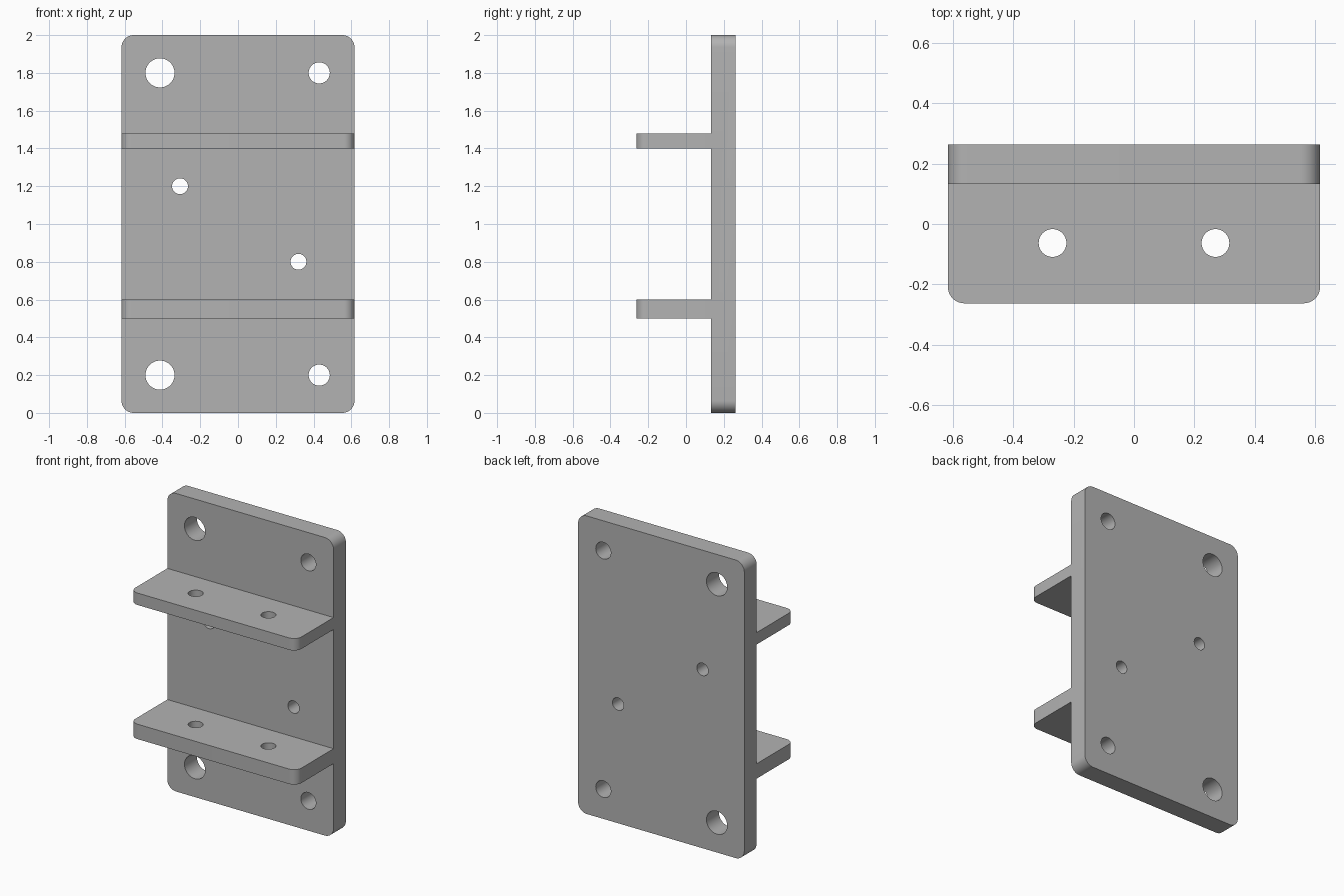
import bpy
import bmesh
from math import cos, sin, pi, radians
from mathutils import Matrix, Vector

cube = bpy.data.objects.get("Cube")
if cube:
    bpy.data.objects.remove(cube, do_unlink=True)

HALF_W = 0.617
FRONT, PLATE_FRONT, BACK = -0.263, 0.132, 0.263

steel = bpy.data.materials.new("plain grey")
steel.use_nodes = True
steel.diffuse_color = (0.45, 0.45, 0.45, 1)
steel.node_tree.nodes["Principled BSDF"].inputs["Base Color"].default_value = steel.diffuse_color


def prism(name, outline, start, depth):
    """Extrude a closed outline of 3D points along a depth vector."""
    bm = bmesh.new()
    face = bm.faces.new([bm.verts.new(Vector(p) + Vector(start)) for p in outline])
    extruded = bmesh.ops.extrude_face_region(bm, geom=[face], use_keep_orig=True)
    verts = [v for v in extruded["geom"] if isinstance(v, bmesh.types.BMVert)]
    bmesh.ops.translate(bm, verts=verts, vec=depth)
    bmesh.ops.recalc_face_normals(bm, faces=bm.faces)
    mesh = bpy.data.meshes.new(name)
    bm.to_mesh(mesh)
    bm.free()
    mesh.materials.append(steel)
    obj = bpy.data.objects.new(name, mesh)
    bpy.context.collection.objects.link(obj)
    return obj


def corner(cx, cy, radius, first, steps=10):
    """Quarter-circle points, starting at the given quadrant."""
    angles = [(first + i / steps) * pi / 2 for i in range(steps + 1)]
    return [(cx + radius * cos(a), cy + radius * sin(a)) for a in angles]


def drill(name, location, radius, length, axis):
    """Round cutter for a hole along y or z."""
    turn = Matrix.Rotation(pi / 2, 4, "X") if axis == "Y" else Matrix()
    bm = bmesh.new()
    bmesh.ops.create_cone(bm, cap_ends=True, segments=48, radius1=radius,
                          radius2=radius, depth=length,
                          matrix=Matrix.Translation(location) @ turn)
    mesh = bpy.data.meshes.new(name)
    bm.to_mesh(mesh)
    bm.free()
    obj = bpy.data.objects.new(name, mesh)
    bpy.context.collection.objects.link(obj)
    obj.hide_render = True
    return obj


# Upright plate with four rounded corners
r = 0.065
plan = []
for quadrant, (sx, top) in enumerate([(1, 1), (-1, 1), (-1, 0), (1, 0)]):
    plan += corner(sx * (HALF_W - r), 2 - r if top else r, r, quadrant)
bracket = prism("mounting_bracket", [(x, 0, z) for x, z in plan],
                (0, PLATE_FRONT, 0), (0, BACK - PLATE_FRONT, 0))

# Two shelves with rounded front corners, rooted inside the plate
r = 0.055
root = PLATE_FRONT + 0.06
plan = [(HALF_W, root), (-HALF_W, root)]
plan += corner(-HALF_W + r, FRONT + r, r, 2) + corner(HALF_W - r, FRONT + r, r, 3)
tools = []
for name, low, high in [("lower_shelf", 0.5, 0.6), ("upper_shelf", 1.4, 1.48)]:
    shelf = prism(name, [(x, y, 0) for x, y in plan], (0, 0, low), (0, 0, high - low))
    tools.append((shelf, "UNION"))

# Plate holes: large on the right, medium on the left, two small between shelves
holes = [(-0.307, 1.2, 0.042), (0.32, 0.8, 0.042)]
for z in (0.2, 1.8):
    holes += [(-0.413, z, 0.077), (0.43, z, 0.056)]
for x, z, radius in holes:
    tools.append((drill("plate_hole", (x, 0.2, z), radius, 0.3, "Y"), "DIFFERENCE"))

# Bolt holes through both shelves
for x in (-0.27, 0.27):
    tools.append((drill("shelf_hole", (x, -0.063, 1), 0.046, 1.4, "Z"), "DIFFERENCE"))

# Fuse the shelves, cut the holes and bake the result
for tool, operation in tools:
    mod = bracket.modifiers.new(tool.name, "BOOLEAN")
    mod.object = tool
    mod.operation = operation
    mod.solver = "EXACT"
bpy.context.view_layer.update()
evaluated = bracket.evaluated_get(bpy.context.evaluated_depsgraph_get())
solid = bpy.data.meshes.new_from_object(evaluated)
bracket.modifiers.clear()
bracket.data = solid
for tool, operation in tools:
    bpy.data.objects.remove(tool, do_unlink=True)

# One colour, smooth rounds and crisp edges
solid.materials.clear()
solid.materials.append(steel)
for face in solid.polygons:
    face.material_index = 0
solid.shade_smooth()
solid.set_sharp_from_angle(angle=radians(30))
